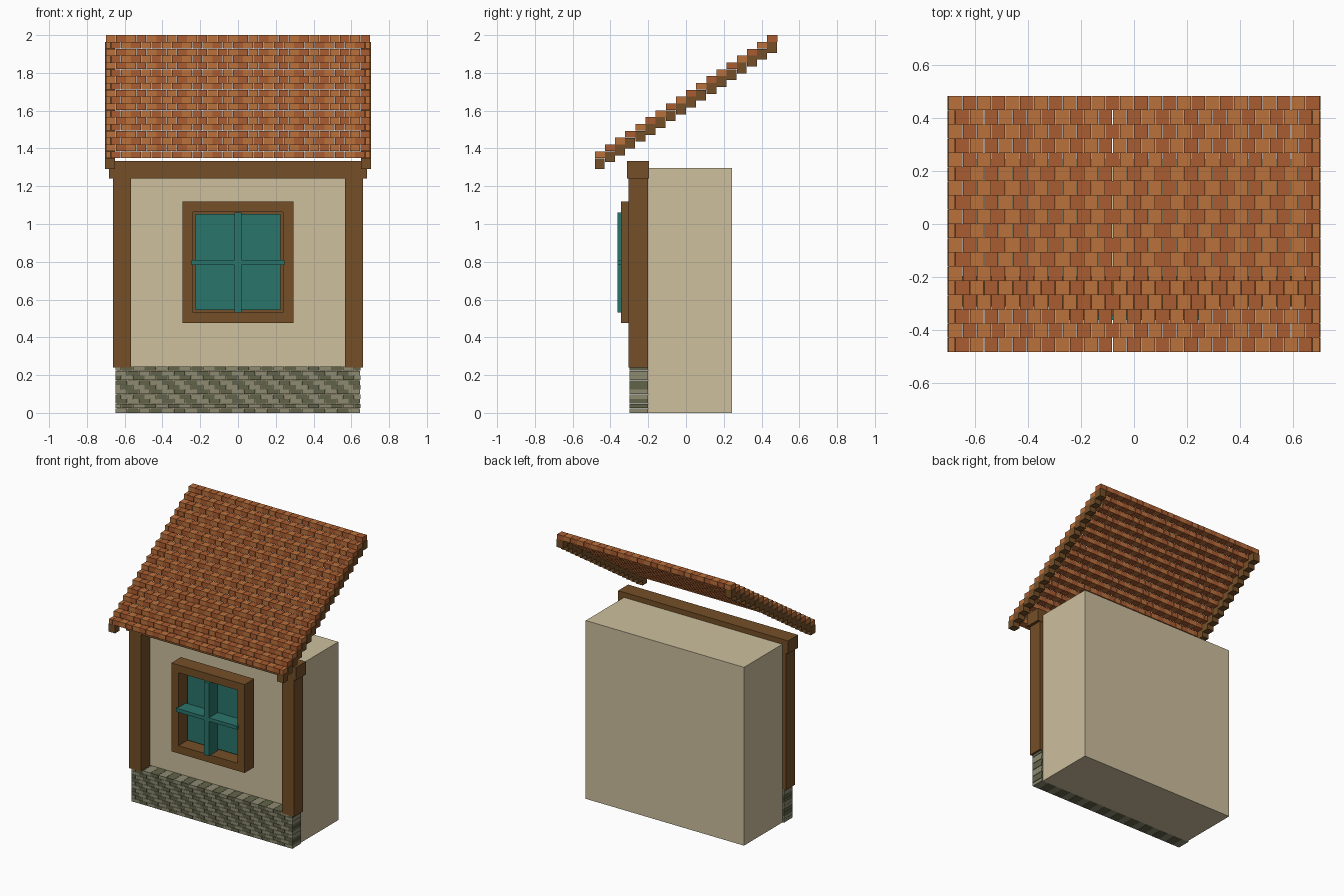
import bpy, bmesh
from mathutils import Matrix, Vector

if "Cube" in bpy.data.objects:
    bpy.data.objects.remove(bpy.data.objects["Cube"])


def material(name, rgb):
    m = bpy.data.materials.new(name)
    m.diffuse_color = (*[(c / 255) ** 2.2 for c in rgb], 1)
    m.use_nodes = True
    m.node_tree.nodes["Principled BSDF"].inputs["Base Color"].default_value = m.diffuse_color
    return m


PLASTER = material("plaster", (204, 190, 156))
WOOD = material("wood", (116, 80, 44))
TEAL = material("teal", (46, 116, 106))
TILE = [material("tile_light", (186, 112, 62)), material("tile_dark", (168, 92, 52))]
STONE = [material("stone_light", (140, 138, 112)), material("stone_dark", (98, 100, 76))]


def boxes(name, mats, items):
    """One object from (x0, x1, y0, y1, z0, z1, material index) boxes."""
    bm = bmesh.new()
    for x0, x1, y0, y1, z0, z1, mi in items:
        mat = Matrix.Translation(((x0 + x1) / 2, (y0 + y1) / 2, (z0 + z1) / 2))
        mat = mat @ Matrix.Diagonal((x1 - x0, y1 - y0, z1 - z0, 1))
        verts = bmesh.ops.create_cube(bm, size=1, matrix=mat)["verts"]
        for f in {f for v in verts for f in v.link_faces}:
            f.material_index = mi
    me = bpy.data.meshes.new(name)
    bm.to_mesh(me)
    bm.free()
    for m in mats:
        me.materials.append(m)
    ob = bpy.data.objects.new(name, me)
    bpy.context.collection.objects.link(ob)
    return ob


def box(name, mat, *b):
    return boxes(name, [mat], [(*b, 0)])


def course(half, pitch, gap, offset):
    """Spans of one row of bricks, with cut bricks at the ends when offset."""
    x, i = -half - (pitch / 2 if offset else 0), 0
    while x < half - 0.005:
        a, b = max(x, -half), min(x + pitch - gap, half)
        if b - a > 0.005:
            yield i, a, b
        x += pitch
        i += 1


# wall, posts and beam
box("wall", PLASTER, -0.637, 0.637, -0.2, 0.243, 0, 1.297)
for side, s in (("left", -1), ("right", 1)):
    x0, x1 = sorted((s * 0.567, s * 0.663))
    box(side + "_post", WOOD, x0, x1, -0.305, -0.2, 0.24, 1.24)
box("beam", WOOD, -0.684, 0.684, -0.312, -0.197, 1.24, 1.334)

# stone base
items = []
for r in range(10):
    for i, a, b in course(0.648, 0.0617, 0.002, r % 2):
        items.append((a, b, -0.298, -0.2, r * 0.0248, r * 0.0248 + 0.0235, (i + r // 2) % 2))
boxes("stone_base", STONE, items)

# window frame
F0, F1 = -0.345, -0.235
boxes("window_frame", [WOOD], [
    (-0.295, -0.238, F0, F1, 0.476, 1.119, 0),
    (0.238, 0.295, F0, F1, 0.476, 1.119, 0),
    (-0.238, 0.238, F0, F1, 0.476, 0.532, 0),
    (-0.238, 0.238, F0, F1, 1.063, 1.119, 0)])
box("window_backing", WOOD, -0.25, 0.25, -0.24, -0.2, 0.52, 1.075)
# glass and glazing bars
box("window_pane", TEAL, -0.226, 0.226, -0.26, -0.238, 0.544, 1.052)
box("vertical_bar", TEAL, -0.019, 0.019, -0.362, -0.258, 0.532, 1.062)
box("horizontal_bar", TEAL, -0.247, 0.247, -0.362, -0.26, 0.784, 0.81)

# stepped roof tiles and edge rafters
ROWS, DY, DZ = 18, 0.0537, 0.0362
tiles, rafters = [], []
for r in range(ROWS):
    y, z = -0.483 + r * DY, 1.349 + r * DZ
    for i, a, b in course(0.7, 0.0539, 0.002, r % 2 == 0):
        tiles.append((a, b, y, y + DY, z, z + 0.0355, i % 2))
    for s in (-1, 1):
        x0, x1 = sorted((s * 0.651, s * 0.704))
        rafters.append((x0, x1, y, y + DY - 0.001, z - 0.058, z - 0.001, 0))
boxes("roof_tiles", TILE, tiles)
boxes("roof_rafters", [WOOD], rafters)
